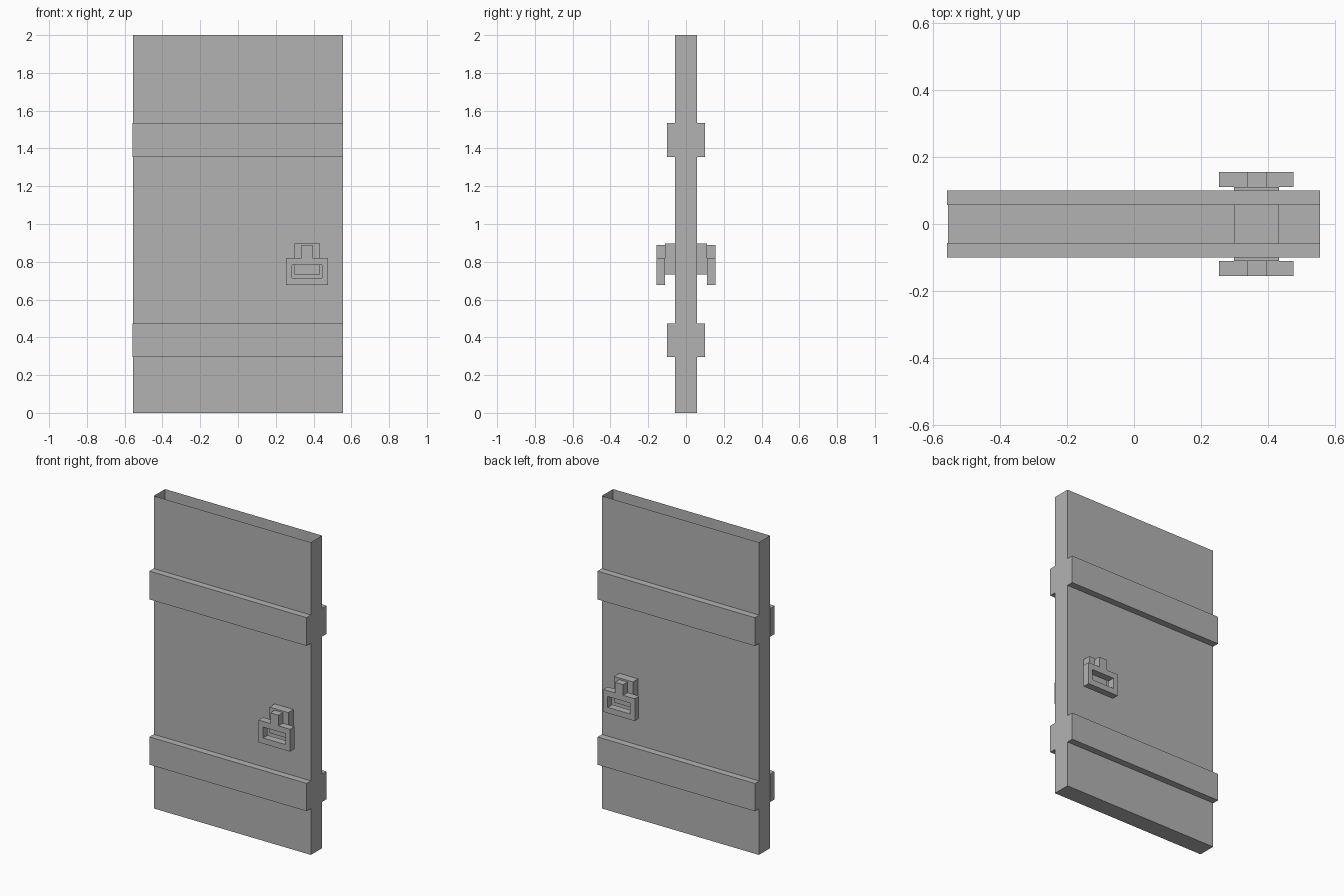
import bpy
import bmesh

cube = bpy.data.objects.get("Cube")
if cube:
    bpy.data.objects.remove(cube, do_unlink=True)

# Single plain grey
grey = bpy.data.materials.new("plain_grey")
grey.use_nodes = True
colour = (0.45, 0.45, 0.45, 1)
grey.diffuse_color = colour
grey.node_tree.nodes["Principled BSDF"].inputs["Base Color"].default_value = colour

HALF_W = 0.556      # half width of the door
HALF_D = 0.057      # half thickness of the door
BAND_D = 0.10       # outer face of the bands
BLOCK_D = 0.11      # outer face of the handle block
HANDLE_D = 0.155    # outer face of the handle


def add_object(name, bm):
    bmesh.ops.recalc_face_normals(bm, faces=bm.faces)
    mesh = bpy.data.meshes.new(name)
    bm.to_mesh(mesh)
    bm.free()
    mesh.materials.append(grey)
    obj = bpy.data.objects.new(name, mesh)
    bpy.context.scene.collection.objects.link(obj)
    return obj


def box(name, x, y, z, open_top=False):
    bm = bmesh.new()
    bmesh.ops.create_cube(bm, size=1)
    for v in bm.verts:
        v.co = [a + (b - a) * (c + 0.5) for (a, b), c in zip((x, y, z), v.co)]
    if open_top:
        bm.normal_update()
        top = [f for f in bm.faces if f.normal.z > 0.9]
        bmesh.ops.delete(bm, geom=top, context="FACES_ONLY")
    return add_object(name, bm)


def plate(name, loops, y0, y1):
    """Flat plate cut from closed outlines in x and z; inner loops become holes."""
    bm = bmesh.new()
    edges = []
    for loop in loops:
        verts = [bm.verts.new((x, y0, z)) for x, z in loop]
        edges += [bm.edges.new((a, b)) for a, b in zip(verts, verts[1:] + verts[:1])]
    bmesh.ops.triangle_fill(bm, edges=edges, use_beauty=True)
    result = bmesh.ops.extrude_face_region(bm, geom=bm.faces[:])
    moved = [g for g in result["geom"] if isinstance(g, bmesh.types.BMVert)]
    bmesh.ops.translate(bm, verts=moved, vec=(0, y1 - y0, 0))
    return add_object(name, bm)


# Hollow door slab, open at the top
box("door_slab", (-HALF_W, HALF_W), (-HALF_D, HALF_D), (0, 2), open_top=True)

# Block that carries the handles through the door
box("handle_block", (0.299, 0.433), (-BLOCK_D, BLOCK_D), (0.732, 0.898))

# Handle outline with its neck, and the slot in it
outline = [(0.254, 0.677), (0.477, 0.677), (0.477, 0.82), (0.395, 0.82),
           (0.395, 0.888), (0.337, 0.888), (0.337, 0.82), (0.254, 0.82)]
slot = [(0.287, 0.714), (0.446, 0.714), (0.446, 0.783), (0.287, 0.783)]

# Bands and handle on both faces
for side, s in (("front", -1), ("back", 1)):
    for level, z in (("lower", (0.296, 0.474)), ("upper", (1.354, 1.535))):
        box(f"{side}_{level}_band", (-0.558, HALF_W),
            sorted((s * HALF_D, s * BAND_D)), z)
    plate(f"{side}_handle", [outline, slot], s * BLOCK_D, s * HANDLE_D)
